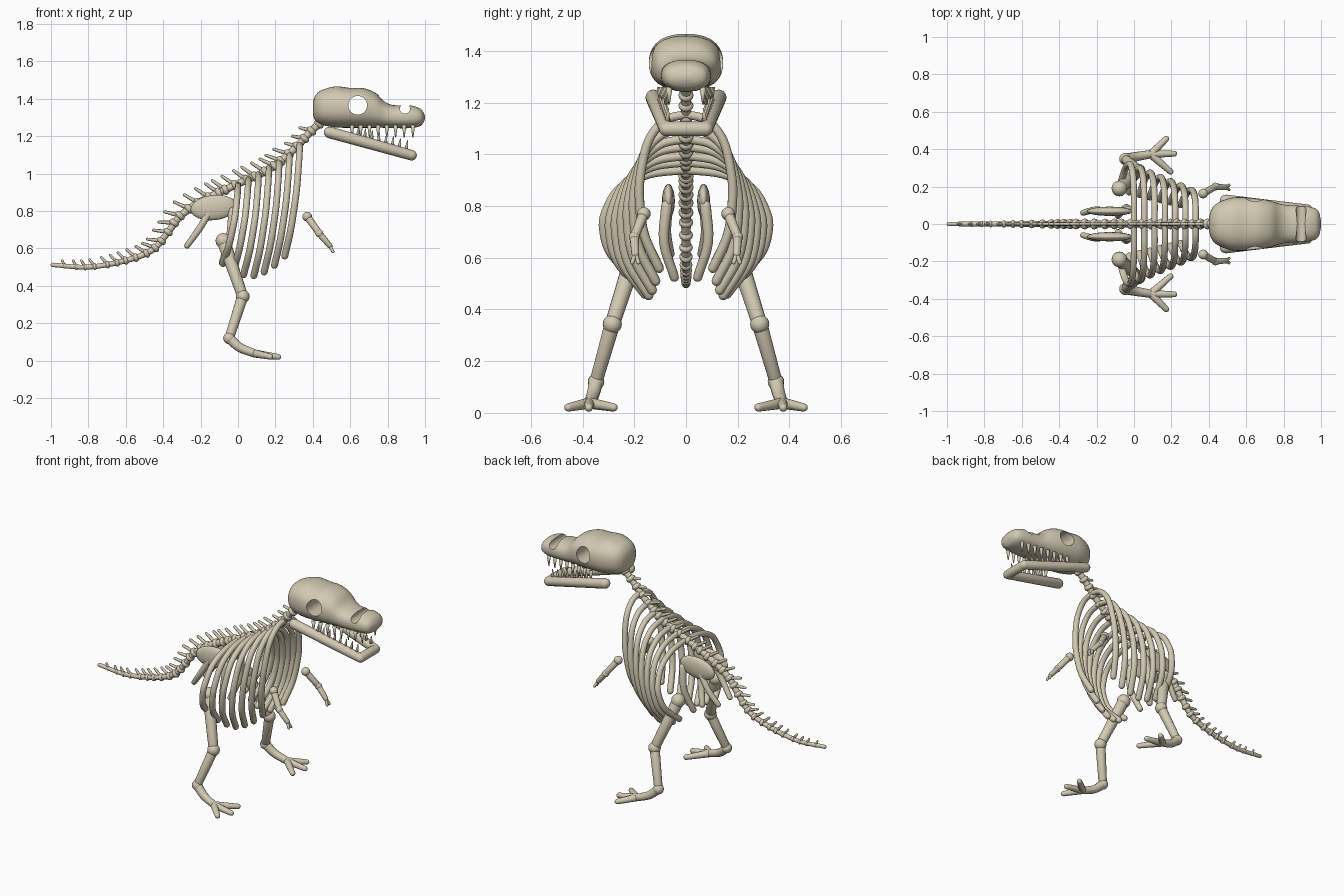
import bpy, bmesh, math
from mathutils import Vector, Matrix

if "Cube" in bpy.data.objects:
    bpy.data.objects.remove(bpy.data.objects["Cube"])

bone = bpy.data.materials.new("bone")
bone.diffuse_color = (0.65, 0.59, 0.45, 1)
bone.use_nodes = True
bone.node_tree.nodes["Principled BSDF"].inputs["Base Color"].default_value = bone.diffuse_color


def smooth_path(pts, n):
    """Catmull-Rom samples through points of any dimension."""
    P = [Vector(p) for p in pts]
    P = [2 * P[0] - P[1]] + P + [2 * P[-1] - P[-2]]
    out = []
    for i in range(1, len(P) - 2):
        a, b, c, d = P[i - 1:i + 3]
        for k in range(n):
            t = k / n
            out.append(0.5 * (2 * b + (c - a) * t + (2 * a - 5 * b + 4 * c - d) * t * t
                              + (3 * b - a - 3 * c + d) * t ** 3))
    return out + [P[-2]]


def skin(bm, rings):
    """Bridge closed rings of points and cap both ends."""
    vs = [[bm.verts.new(p) for p in r] for r in rings]
    n = len(vs[0])
    for a, b in zip(vs, vs[1:]):
        for i in range(n):
            bm.faces.new((a[i], a[(i + 1) % n], b[(i + 1) % n], b[i]))
    bm.faces.new(vs[0][::-1])
    bm.faces.new(vs[-1])


def tube(bm, pts, r0, r1=None, n=1, seg=12):
    """Round-ended bone along a path, radius r0 to r1."""
    r1 = r0 if r1 is None else r1
    path = smooth_path(pts, n) if n > 1 else [Vector(p) for p in pts]
    m = len(path) - 1
    tan = [(path[min(i + 1, m)] - path[max(i - 1, 0)]).normalized() for i in range(m + 1)]
    stations = [(path[i], r0 + (r1 - r0) * i / m, tan[i]) for i in range(m + 1)]
    angs = [math.radians(a) for a in (80, 55, 28)]
    head = [(path[0] - tan[0] * r0 * math.sin(a), r0 * math.cos(a), tan[0]) for a in angs]
    tail = [(path[-1] + tan[-1] * r1 * math.sin(a), r1 * math.cos(a), tan[-1]) for a in angs[::-1]]
    u, last, rings = tan[0].orthogonal().normalized(), tan[0], []
    for p, r, t in head + stations + tail:
        u = last.rotation_difference(t) @ u
        u = (u - t * u.dot(t)).normalized()
        w, last = t.cross(u), t
        rings.append([p + (u * math.cos(2 * math.pi * k / seg) + w * math.sin(2 * math.pi * k / seg)) * r
                      for k in range(seg)])
    skin(bm, rings)


def ball(bm, p, r, scale=(1, 1, 1), rot=Matrix()):
    M = Matrix.Translation(p) @ rot @ Matrix.Diagonal((*scale, 1))
    bmesh.ops.create_uvsphere(bm, u_segments=16, v_segments=10, radius=r, matrix=M)


def cone(bm, p, d, r, length):
    d = Vector(d).normalized()
    M = Matrix.Translation(Vector(p) + d * length / 2) @ d.to_track_quat('Z', 'Y').to_matrix().to_4x4()
    bmesh.ops.create_cone(bm, cap_ends=True, segments=10, radius1=r, radius2=r * 0.2, depth=length, matrix=M)


def finish(name, bm, mirror=False):
    bmesh.ops.recalc_face_normals(bm, faces=bm.faces[:])
    me = bpy.data.meshes.new(name)
    bm.to_mesh(me)
    bm.free()
    me.materials.append(bone)
    ob = bpy.data.objects.new(name, me)
    bpy.context.collection.objects.link(ob)
    if mirror:
        mod = ob.modifiers.new("both_sides", 'MIRROR')
        mod.use_axis = (False, True, False)
        mod.use_mirror_merge = False
    for p in me.polygons:
        p.use_smooth = True
    return ob


# Backbone: tail tip to skull, evenly spaced beads with swept-back spines
spine_pts = [(-0.99, 0, 0.512), (-0.8, 0, 0.5), (-0.6, 0, 0.535), (-0.46, 0, 0.59), (-0.38, 0, 0.68),
             (-0.31, 0, 0.775), (-0.2, 0, 0.85), (0, 0, 0.945), (0.17, 0, 1.025), (0.3, 0, 1.13),
             (0.38, 0, 1.215), (0.46, 0, 1.29)]
path = smooth_path(spine_pts, 12)
bm = bmesh.new()
tube(bm, spine_pts[:6], 0.012, 0.02, 5)
tube(bm, spine_pts[5:], 0.02, 0.02, 5)
finish("backbone", bm)

bm, spines = bmesh.new(), bmesh.new()
run, step = 0.0, 0.056
for a, b in zip(path, path[1:]):
    run += (b - a).length
    if run < step:
        continue
    run -= step
    t = (b - a).normalized()
    body = min(1, max(0, (b.x + 0.95) / 0.65))
    r = 0.014 + 0.015 * body
    ball(bm, b, r, (0.7, 1, 1), Matrix.Rotation(-math.atan2(t.z, t.x), 4, 'Y'))
    up = (Vector((-t.z, 0, t.x)) * 0.85 - t * 0.5).normalized()
    length = 0.03 + 0.055 * body - (0.02 if b.x > 0.3 else 0)
    if b.x < 0.41:
        tube(spines, [b, b + up * length], 0.008 + 0.004 * body, 0.006 + 0.002 * body, seg=8)
finish("vertebrae", bm)
finish("spinous_processes", spines)

# Ribs: wider and lower toward the hips
bm = bmesh.new()
bottoms = (0.56, 0.51, 0.475, 0.455, 0.46, 0.48, 0.52)
tops = (1.155, 1.10, 1.06, 1.03, 0.995, 0.97, 0.94)
for i, (zb, zt) in enumerate(zip(bottoms, tops)):
    x, w, h = 0.33 - 0.055 * i, 0.18 + 0.023 * i, zt - zb
    shape = ((0, 0, 0), (0.45, 0.04, 0), (0.8, 0.17, -0.005), (0.97, 0.38, -0.015),
             (1, 0.55, -0.028), (0.9, 0.78, -0.05), (0.58, 1, -0.08))
    tube(bm, [(x + dx, w * fy, zt - h * fz) for fy, fz, dx in shape], 0.017, 0.019, 5)
finish("ribs", bm, True)

# Pelvis: hip blades with two bars each
bm = bmesh.new()
ball(bm, (-0.13, 0.068, 0.818), 0.125, (1, 0.2, 0.54), Matrix.Rotation(math.radians(-6), 4, 'Y'))
tube(bm, [(-0.15, 0.07, 0.8), (-0.21, 0.075, 0.7), (-0.272, 0.06, 0.615)], 0.02, 0.016, 4)
tube(bm, [(-0.03, 0.075, 0.8), (-0.045, 0.085, 0.66), (-0.085, 0.045, 0.525)], 0.022, 0.018, 4)
finish("pelvis", bm, True)

# Hind legs
hip, knee, ankle = (-0.078, 0.19, 0.64), (0.025, 0.285, 0.343), (-0.047, 0.348, 0.12)
pad = (0.09, 0.373, 0.038)
bm = bmesh.new()
tube(bm, [hip, knee], 0.036, 0.029, seg=16)
tube(bm, [knee, ankle], 0.03, 0.025, seg=16)
ball(bm, hip, 0.042)
ball(bm, knee, 0.037)
ball(bm, ankle, 0.032)
finish("hind_leg", bm, True)
bm = bmesh.new()
tube(bm, [ankle, (0.01, 0.36, 0.07), pad], 0.028, 0.022, 4)
for tip in ((0.172, 0.455, 0.021), (0.215, 0.376, 0.02), (0.195, 0.28, 0.021)):
    tube(bm, [pad, tip], 0.022, 0.016)
finish("foot", bm, True)

# Small fore limbs
sh, el, wr = (0.37, 0.163, 0.77), (0.435, 0.2, 0.68), (0.49, 0.196, 0.615)
bm = bmesh.new()
ball(bm, sh, 0.026)
tube(bm, [sh, el], 0.02, 0.018)
tube(bm, [el, wr], 0.018, 0.015)
ball(bm, el, 0.021)
for dy in (-0.012, 0.012):
    tube(bm, [wr, (0.508, 0.196 + dy, 0.582)], 0.01, 0.008, seg=8)
finish("fore_limb", bm, True)

# Skull: lofted sections (x, bottom, top, half width)
sections = [(0.4, 1.32, 1.38, 0.03), (0.412, 1.285, 1.415, 0.075), (0.445, 1.262, 1.445, 0.112),
            (0.52, 1.247, 1.466, 0.14), (0.6, 1.245, 1.458, 0.143), (0.67, 1.245, 1.457, 0.137),
            (0.735, 1.245, 1.432, 0.122), (0.78, 1.245, 1.388, 0.108), (0.83, 1.243, 1.366, 0.1),
            (0.92, 1.243, 1.365, 0.095), (0.97, 1.252, 1.35, 0.083), (0.99, 1.27, 1.33, 0.06),
            (0.999, 1.29, 1.31, 0.02)]


def section_ring(s, n=40):
    x, zb, zt, w = s
    pts = []
    for k in range(n):
        c, d = math.cos(2 * math.pi * k / n), math.sin(2 * math.pi * k / n)
        pts.append((x, w * math.copysign(abs(c) ** 0.85, c),
                    (zb + zt) / 2 + (zt - zb) / 2 * math.copysign(abs(d) ** 0.85, d)))
    return pts


bm = bmesh.new()
skin(bm, [section_ring(s) for s in smooth_path(sections, 4)])
skull = finish("skull", bm)

# Eye sockets and nostrils cut right through
for x, z, r in ((0.64, 1.365, 0.05), (0.893, 1.347, 0.027)):
    bm = bmesh.new()
    bmesh.ops.create_cone(bm, cap_ends=True, segments=32, radius1=r, radius2=r, depth=0.6,
                          matrix=Matrix.Translation((x, 0, z)) @ Matrix.Rotation(math.pi / 2, 4, 'X'))
    cutter = finish("socket_cutter", bm)
    cutter.hide_render = True
    mod = skull.modifiers.new("socket", 'BOOLEAN')
    mod.operation, mod.solver, mod.object = 'DIFFERENCE', 'EXACT', cutter
    bpy.context.view_layer.objects.active = skull
    bpy.ops.object.modifier_apply(modifier=mod.name)
    bpy.data.objects.remove(cutter)
bpy.ops.object.select_all(action='DESELECT')
skull.select_set(True)
bpy.ops.object.shade_smooth_by_angle(angle=math.radians(40))

# Open lower jaw
bm = bmesh.new()
back, front = Vector((0.49, 0.126, 1.22)), Vector((0.928, 0.076, 1.098))
flip = Vector((1, -1, 1))
tube(bm, [back, front], 0.031, 0.028, seg=16)
tube(bm, [back * flip, front * flip], 0.031, 0.028, seg=16)
tube(bm, [front, front * flip], 0.028, seg=16)
finish("lower_jaw", bm)

# Teeth: upper row hangs from the skull, lower row stands on the jaw
bm = bmesh.new()
for i in range(8):
    f = i / 7
    cone(bm, (0.61 + 0.325 * f, 0.1 - 0.035 * f, 1.26), (0, 0, -1), 0.013, 0.068)
finish("upper_teeth", bm, True)
bm = bmesh.new()
for i in range(8):
    p = back.lerp(front, 0.34 + 0.085 * i)
    cone(bm, p + Vector((0, -0.006, 0.018)), (0.12, -0.1, 1), 0.011, 0.055)
finish("lower_teeth", bm, True)
